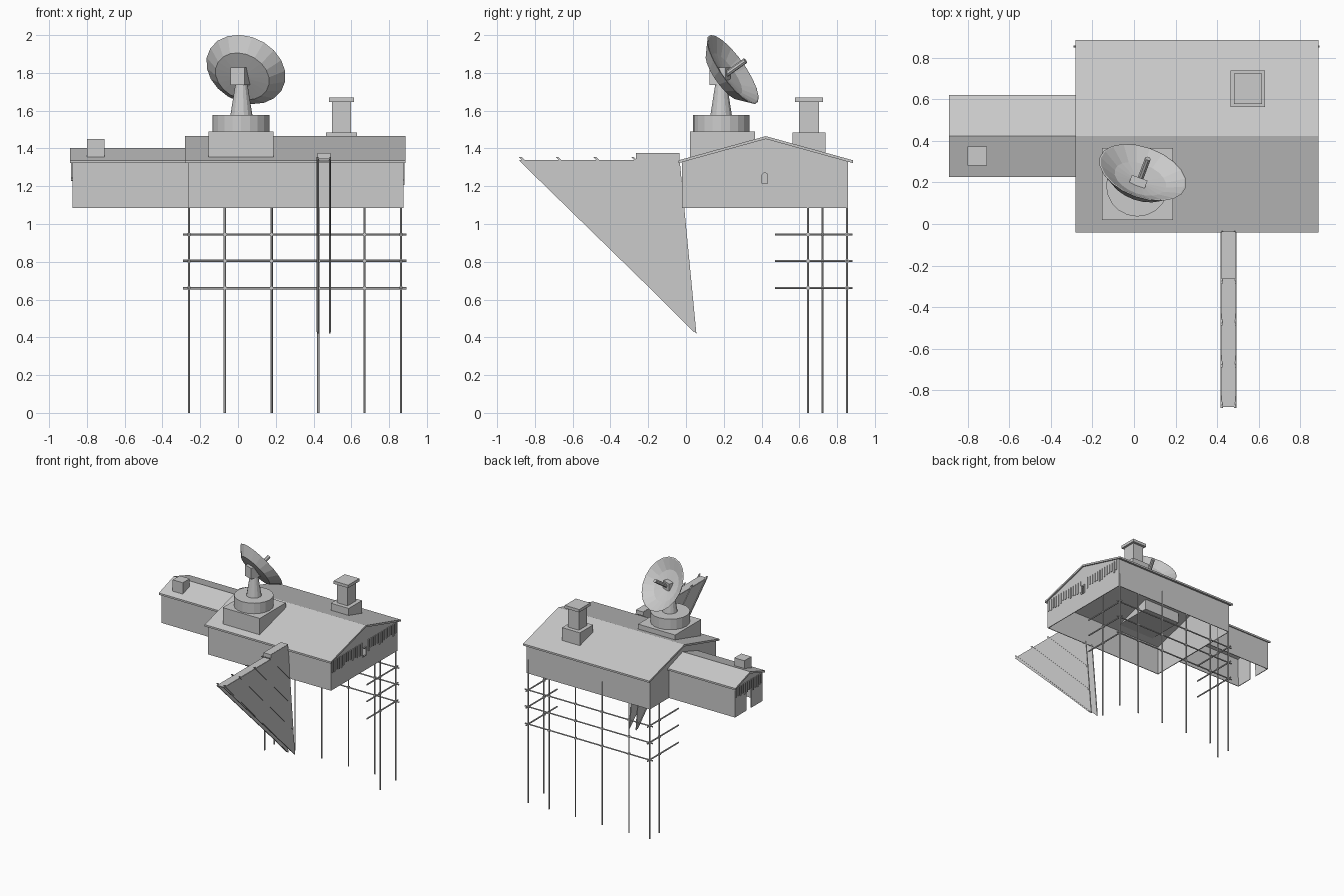
import bpy, bmesh, random
from math import radians, cos, sin, pi
from mathutils import Vector

if "Cube" in bpy.data.objects:
    bpy.data.objects.remove(bpy.data.objects["Cube"])

random.seed(4)


def make(name, verts, faces):
    bm = bmesh.new()
    vs = [bm.verts.new(v) for v in verts]
    for f in faces:
        bm.faces.new([vs[i] for i in f])
    bmesh.ops.recalc_face_normals(bm, faces=bm.faces)
    me = bpy.data.meshes.new(name)
    bm.to_mesh(me)
    bm.free()
    ob = bpy.data.objects.new(name, me)
    bpy.context.collection.objects.link(ob)
    return ob


def prism(name, pts, x0, x1):
    """Extrude a (y, z) outline along x."""
    n = len(pts)
    verts = [(x, y, z) for x in (x0, x1) for y, z in pts]
    faces = [tuple(range(n)), tuple(range(n, 2 * n))]
    faces += [(i, (i + 1) % n, n + (i + 1) % n, n + i) for i in range(n)]
    return make(name, verts, faces)


def box(name, x0, x1, y0, y1, z0, z1):
    return prism(name, [(y0, z0), (y1, z0), (y1, z1), (y0, z1)], x0, x1)


def lathe(name, profile, n, loc, axis=(0, 0, 1)):
    """Spin an (r, h) profile; r = 0 at both ends closes it."""
    q = Vector((0, 0, 1)).rotation_difference(Vector(axis))
    verts, rings = [], []
    for r, h in profile:
        k = 1 if r == 0 else n
        rings.append([len(verts) + i % k for i in range(n)])
        for i in range(k):
            a = 2 * pi * i / n
            verts.append(q @ Vector((r * cos(a), r * sin(a), h)) + Vector(loc))
    faces = []
    for a, b in zip(rings, rings[1:]):
        for i in range(n):
            j = (i + 1) % n
            faces.append(tuple(dict.fromkeys((a[i], a[j], b[j], b[i]))))
    return make(name, verts, faces)


def rod(name, a, b, r=0.006, n=6):
    a, b = Vector(a), Vector(b)
    h = (b - a).length
    return lathe(name, [(0, 0), (r, 0), (r, h), (0, h)], n, a, b - a)


def cut(target, cutter):
    cutter.hide_render = True
    cutter.hide_set(True)
    m = target.modifiers.new("opening", 'BOOLEAN')
    m.object = cutter
    m.solver = 'EXACT'


def walls(name, x0, x1, y0, y1, z0, eave, ridge):
    """Gabled wall shell, open below."""
    p = [(y0, z0), (y0, eave), ((y0 + y1) / 2, ridge), (y1, eave), (y1, z0)]
    verts = [(x, y, z) for x in (x0, x1) for y, z in p]
    ob = make(name, verts, [(0, 1, 2, 3, 4), (9, 8, 7, 6, 5), (0, 5, 6, 1), (4, 3, 8, 9)])
    m = ob.modifiers.new("thickness", 'SOLIDIFY')
    m.thickness, m.offset = 0.008, -1
    return ob


def roof(name, x0, x1, y0, y1, eave, ridge, t=0.015):
    c = (y0 + y1) / 2
    return prism(name, [(y0, eave), (c, ridge), (y1, eave),
                        (y1, eave - t), (c, ridge - t), (y0, eave - t)], x0, x1)


# Main house and side wing
house = walls("house_walls", -0.265, 0.875, -0.02, 0.857, 1.085, 1.332, 1.452)
roof("house_roof", -0.28, 0.887, -0.04, 0.885, 1.337, 1.465)
wing = walls("wing_walls", -0.877, -0.262, 0.24, 0.605, 1.085, 1.327, 1.388)
roof("wing_roof", -0.89, -0.262, 0.225, 0.62, 1.337, 1.402)

# Gable window and wing doorway
cut(house, prism("window_cutter", [(0.402, 1.215), (0.432, 1.215), (0.432, 1.262),
                                  (0.417, 1.274), (0.402, 1.262)], 0.84, 0.91))
cut(wing, box("door_cutter", -0.92, -0.85, 0.39, 0.455, 1.05, 1.25))
for y in (0.394, 0.432):
    box("window_jamb", 0.872, 0.882, y, y + 0.008, 1.208, 1.282)
for z in (1.207, 1.274):
    box("window_rail", 0.872, 0.882, 0.394, 0.44, z, z + 0.008)

# Ragged gable battens
for i in range(29):
    y = -0.01 + i * 0.0298
    if abs(y - 0.417) > 0.03:
        box("gable_batten", 0.874, 0.881, y, y + 0.012,
            1.225 + random.uniform(0, 0.03), 1.328)
for i in range(13):
    y = 0.25 + i * 0.028
    box("wing_batten", -0.884, -0.876, y, y + 0.012,
        1.225 + random.uniform(0, 0.03), 1.326)

# Stilts, rails and lashings behind the house
stilts = [(x, 0.853) for x in (-0.26, -0.07, 0.178, 0.425, 0.67, 0.863)]
stilts += [(0.863, 0.645), (-0.26, 0.722)]
for x, y in stilts:
    rod("stilt", (x, y, 0), (x, y, 1.2))
for z in (0.66, 0.805, 0.945):
    rod("back_rail", (-0.29, 0.853, z), (0.892, 0.853, z))
    for x in (-0.26, 0.863):
        rod("side_rail", (x, 0.47, z), (x, 0.882, z))
    for x, y in stilts:
        box("lashing", x - .008, x + .008, y - .008, y + .008, z - .008, z + .008)

# Roof chimney and wing vent
box("chimney_base", 0.465, 0.63, 0.563, 0.738, 1.36, 1.485)
box("chimney_shaft", 0.498, 0.597, 0.597, 0.704, 1.485, 1.646)
box("chimney_cap", 0.481, 0.615, 0.577, 0.724, 1.646, 1.67)
box("wing_vent", -0.80, -0.707, 0.28, 0.372, 1.345, 1.45)

# Hanging sign-like brace: two triangular plank sides with a top cover
side = [(-0.885, 1.337), (-0.265, 1.337), (-0.265, 1.375), (-0.037, 1.375), (0.055, 0.42)]
for x0, xo in ((0.42, 0.4165), (0.481, 0.4845)):
    prism("brace_side", side, x0, x0 + 0.008)
    for y0 in (-0.87, -0.675, -0.475, -0.275):
        t = (-0.032 - y0) / 0.906 - 0.012
        prism("brace_batten", [(y0 - 0.014, 1.354), (y0, 1.354), (y0 + t, 1.34 - t + 0.014),
                               (y0 + t, 1.34 - t)], xo, xo + 0.009)
box("brace_cover", 0.422, 0.487, -0.88, -0.265, 1.331, 1.339)
box("brace_head", 0.422, 0.487, -0.265, -0.035, 1.343, 1.376)

# Dish pedestal
box("pedestal_block", -0.155, 0.187, 0.02, 0.365, 1.345, 1.49)
lathe("turntable", [(0, 1.49), (0.15, 1.49), (0.15, 1.578), (0, 1.578)], 20, (0.016, 0.186, 0))
lathe("dish_column", [(0, 1.578), (0.058, 1.578), (0.032, 1.74), (0, 1.74)], 14, (0.018, 0.186, 0))
mount = box("dish_mount", -0.04, 0.04, -0.045, 0.045, 1.737, 1.828)
mount.location = (0.012, 0.18, 0)
mount.rotation_euler.z = radians(-20)

# Dish and feed horn, tilted up towards the back
n = Vector((0.29, 0.78, 0.55)).normalized()
rim = Vector((0.042, 0.248, 1.818))
lathe("dish", [(0, -0.075), (0.149, -0.066), (0.2195, 0), (0.212, 0.001),
               (0.13, -0.04), (0, -0.06)], 20, rim, n)
rod("dish_feed", rim - n * 0.065, rim + n * 0.085, 0.015, 8)
